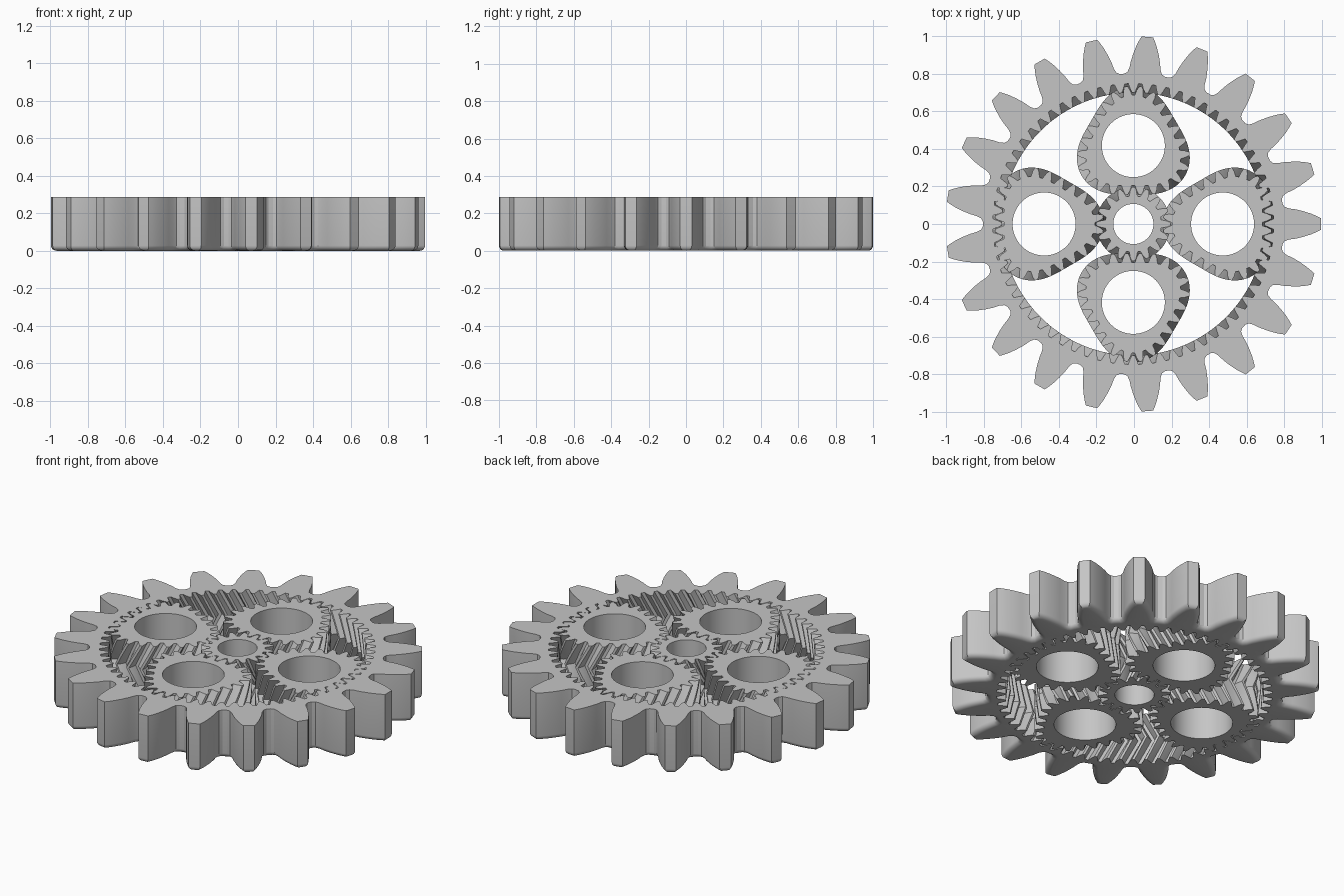
import bpy, bmesh, math
from mathutils import Vector

cube = bpy.data.objects.get("Cube")
if cube:
    bpy.data.objects.remove(cube, do_unlink=True)

HEIGHT = 0.287
CENTRE_X = -0.0035
MODULE = 0.0223
LAYERS = 10
TAU = math.tau

grey = bpy.data.materials.new("plain_grey")
grey.use_nodes = True
grey.diffuse_color = (0.56, 0.56, 0.56, 1)
grey.node_tree.nodes["Principled BSDF"].inputs["Base Color"].default_value = (0.56, 0.56, 0.56, 1)

# Fine tooth outline: (fraction of tooth pitch, height in modules)
TOOTH = [(-0.37, -1.2), (-0.24, 0), (-0.1, 0.95), (0.1, 0.95), (0.24, 0), (0.37, -1.2)]


def pitch_curve(radius, lobe, lobe_angle):
    """Return position at a fraction of the length of a three-lobed pitch curve."""
    count = 1440
    pts = []
    for i in range(count + 1):
        a = TAU * i / count
        r = radius + lobe * math.cos(3 * a)
        pts.append(Vector((r * math.cos(a + lobe_angle), r * math.sin(a + lobe_angle))))
    lengths = [0]
    for p, q in zip(pts, pts[1:]):
        lengths.append(lengths[-1] + (q - p).length)
    table = []
    j = 0
    for i in range(count):
        want = lengths[-1] * i / count
        while lengths[j + 1] < want:
            j += 1
        t = (want - lengths[j]) / (lengths[j + 1] - lengths[j])
        table.append(pts[j].lerp(pts[j + 1], t))

    def at(s):
        x = (s % 1) * count
        i = int(x)
        return table[i % count].lerp(table[(i + 1) % count], x - i)
    return at


def herringbone(radius, teeth, turn, lobe=0, lobe_angle=0, phase=0, inward=False):
    """Stacked tooth outlines whose teeth slide one pitch towards mid height."""
    at = pitch_curve(radius, lobe, lobe_angle)
    side = -1 if inward else 1
    loops = []
    for k in range(LAYERS + 1):
        f = k / LAYERS
        slide = turn * (1 - abs(2 * f - 1))
        loop = []
        for i in range(teeth):
            for u, h in TOOTH:
                s = (i + phase + u + slide) / teeth
                tangent = (at(s + 0.002) - at(s - 0.002)).normalized()
                normal = Vector((tangent.y, -tangent.x))
                p = at(s) + normal * (h * MODULE * side)
                loop.append((p.x, p.y, f * HEIGHT))
        loops.append(loop)
    return loops


def bore(radius, count=72):
    return [[(radius * math.cos(TAU * i / count), radius * math.sin(TAU * i / count), z)
             for i in range(count)] for z in (0, HEIGHT)]


def big_teeth(teeth=21):
    """Outer teeth, with the lower edge rounded in."""
    half = [(0.803, 0.108), (0.812, 0.092), (0.835, 0.083), (0.87, 0.078),
            (0.91, 0.068), (0.95, 0.055), (0.98, 0.042), (1.001, 0.031)]
    outline = [(r, -w) for r, w in half] + [(r, w) for r, w in reversed(half)]
    radius = 0.028
    levels = [(radius * (1 - math.sin(a)), radius * (1 - math.cos(a)))
              for a in (math.pi / 2 * i / 5 for i in range(5, -1, -1))]
    levels.append((0, HEIGHT))
    loops = []
    for inset, z in levels:
        loop = []
        # levels run from the sunk bottom edge to the full outline
        depth = 0 if z == HEIGHT else radius * (1 - math.sqrt(max(0, 1 - (1 - z / radius) ** 2)))
        for i in range(teeth):
            for r, w in outline:
                width = math.copysign(max(abs(w) - 0.85 * depth, 0.006), w)
                a = TAU * i / teeth + width / r
                loop.append(((r - depth) * math.cos(a), (r - depth) * math.sin(a), z))
        loops.append(loop)
    loops.sort(key=lambda l: l[0][2])
    return loops


def make_part(name, outer, inner, centre):
    bm = bmesh.new()
    ends = ([], [])
    for stack in (outer, inner):
        rings = [[bm.verts.new(p) for p in loop] for loop in stack]
        n = len(rings[0])
        for low, high in zip(rings, rings[1:]):
            for i in range(n):
                j = (i + 1) % n
                bm.faces.new((low[i], low[j], high[j], high[i]))
        for store, ring in zip(ends, (rings[0], rings[-1])):
            store.extend(bm.edges.get((ring[i], ring[(i + 1) % n])) for i in range(n))
    # Flat bottom and top between the two outlines
    for edges, direction in zip(ends, (-1, 1)):
        bmesh.ops.triangle_fill(bm, use_beauty=True, use_dissolve=False,
                                edges=edges, normal=(0, 0, direction))
    bmesh.ops.recalc_face_normals(bm, faces=bm.faces)
    mesh = bpy.data.meshes.new(name)
    bm.to_mesh(mesh)
    bm.free()
    mesh.materials.append(grey)
    ob = bpy.data.objects.new(name, mesh)
    bpy.context.collection.objects.link(ob)
    ob.location = (CENTRE_X + centre[0], centre[1], 0)
    bpy.ops.object.select_all(action='DESELECT')
    ob.select_set(True)
    bpy.context.view_layer.objects.active = ob
    bpy.ops.object.shade_smooth_by_angle(angle=math.radians(25))


# Ring with coarse teeth outside and fine teeth inside
make_part("ring_gear", big_teeth(), herringbone(0.722, 64, -1, inward=True), (0, 0))

# Round middle gear
make_part("sun_gear", herringbone(0.177, 16, 1), bore(0.107), (0, 0))

# Four three-lobed planets: side ones point inwards, the others outwards
for name, x, y, angle in (("planet_left", 0.476, 0, math.pi),
                          ("planet_right", -0.476, 0, 0),
                          ("planet_back", 0, 0.418, math.pi / 2),
                          ("planet_front", 0, -0.418, -math.pi / 2)):
    make_part(name, herringbone(0.269, 24, -1, 0.029, angle, 0.5), bore(0.168), (x, y))
